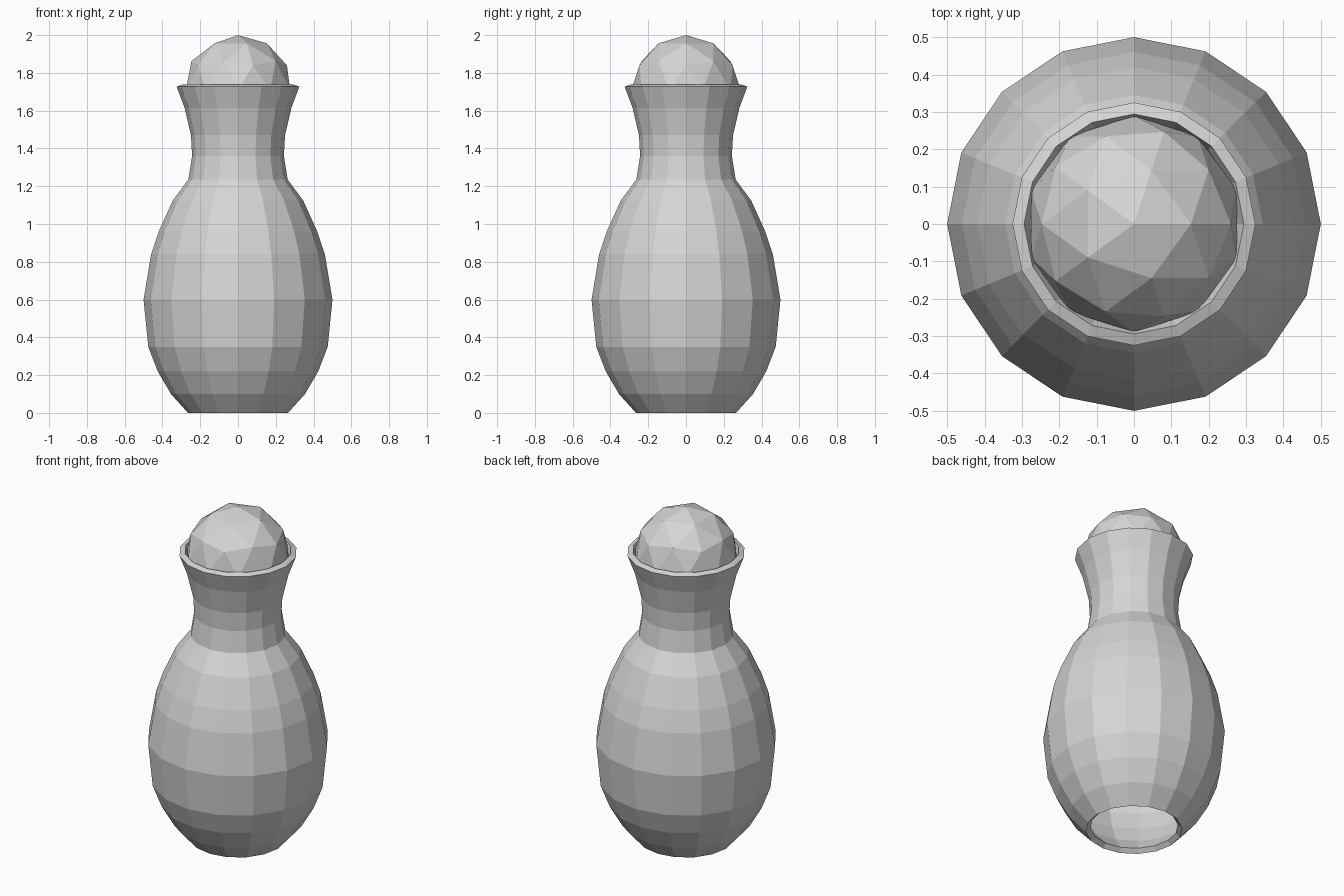
import bpy
import bmesh
from math import cos, sin, tau

cube = bpy.data.objects.get("Cube")
if cube:
    bpy.data.objects.remove(cube, do_unlink=True)

SIDES = 16

# One plain grey for the whole piece
grey = bpy.data.materials.new("plain grey")
grey.use_nodes = True
colour = (0.67, 0.67, 0.67, 1.0)
grey.diffuse_color = colour
grey.node_tree.nodes["Principled BSDF"].inputs["Base Color"].default_value = colour


def add_object(name, bm):
    mesh = bpy.data.meshes.new(name)
    bm.to_mesh(mesh)
    bm.free()
    mesh.materials.append(grey)
    obj = bpy.data.objects.new(name, mesh)
    bpy.context.collection.objects.link(obj)
    return obj


# Bottle wall: outer profile (radius, height) turned around z, open at both ends
profile = [
    (0.265, 0.0), (0.355, 0.1), (0.425, 0.22), (0.475, 0.35), (0.5, 0.6),
    (0.46, 0.84), (0.42, 0.96), (0.345, 1.125), (0.263, 1.235),
    (0.243, 1.36), (0.249, 1.47), (0.283, 1.615), (0.325, 1.727),
]
bm = bmesh.new()
rings = [
    [bm.verts.new((r * cos(tau * i / SIDES), r * sin(tau * i / SIDES), z))
     for i in range(SIDES)]
    for r, z in profile
]
for low, high in zip(rings, rings[1:]):
    for i in range(SIDES):
        j = (i + 1) % SIDES
        bm.faces.new((low[i], low[j], high[j], high[i]))
bottle = add_object("bottle_wall", bm)

# Wall thickness grows inward
shell = bottle.modifiers.new("wall_thickness", 'SOLIDIFY')
shell.thickness = 0.033
shell.offset = -1

# Round faceted stopper resting in the mouth
bm = bmesh.new()
bmesh.ops.create_icosphere(bm, subdivisions=2, radius=0.29)
stopper = add_object("ball_stopper", bm)
stopper.location.z = 1.71
